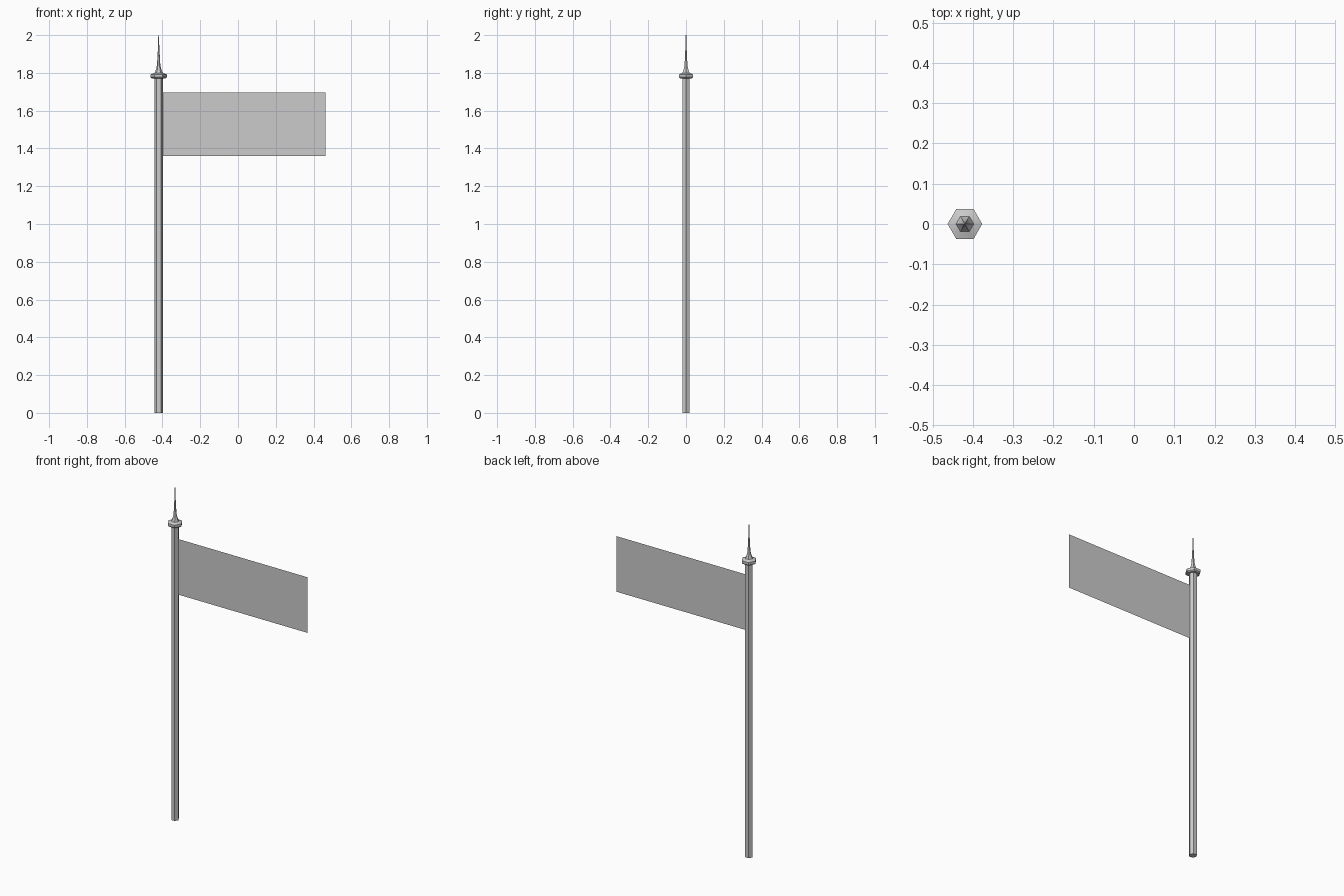
import bpy, bmesh, math

if "Cube" in bpy.data.objects:
    bpy.data.objects.remove(bpy.data.objects["Cube"])

POLE_X = -0.42
SIDES = 6


def lathe(name, profile):
    """Capped six-sided turned part from (radius, z) pairs."""
    bm = bmesh.new()
    rings = []
    for r, z in profile:
        rings.append([bm.verts.new((POLE_X + r * math.cos(math.tau * i / SIDES),
                                    r * math.sin(math.tau * i / SIDES), z))
                      for i in range(SIDES)])
    for a, b in zip(rings, rings[1:]):
        for i in range(SIDES):
            j = (i + 1) % SIDES
            bm.faces.new((a[i], a[j], b[j], b[i]))
    bm.faces.new(rings[0][::-1])
    bm.faces.new(rings[-1])
    return finish(name, bm)


def finish(name, bm):
    mesh = bpy.data.meshes.new(name)
    bm.to_mesh(mesh)
    bm.free()
    obj = bpy.data.objects.new(name, mesh)
    bpy.context.collection.objects.link(obj)
    return obj


# Hexagonal pole
lathe("pole", [(0.0225, 0), (0.0225, 1.775)])

# Collar flowing into the slender spike
finial = lathe("collar_and_spike", [
    (0.036, 1.771), (0.043, 1.777), (0.043, 1.792), (0.022, 1.80),
    (0.015, 1.815), (0.009, 1.84), (0.006, 1.89), (0.003, 1.95), (0.002, 2.0)])
bpy.context.view_layer.objects.active = finial
finial.select_set(True)
bpy.ops.object.shade_smooth_by_angle(angle=math.radians(40))

# Flat single-sheet flag
bm = bmesh.new()
bm.faces.new([bm.verts.new((x, 0, z)) for x, z in
              [(POLE_X + 0.02, 1.36), (0.463, 1.36), (0.463, 1.695), (POLE_X + 0.02, 1.695)]])
finish("flag", bm)
